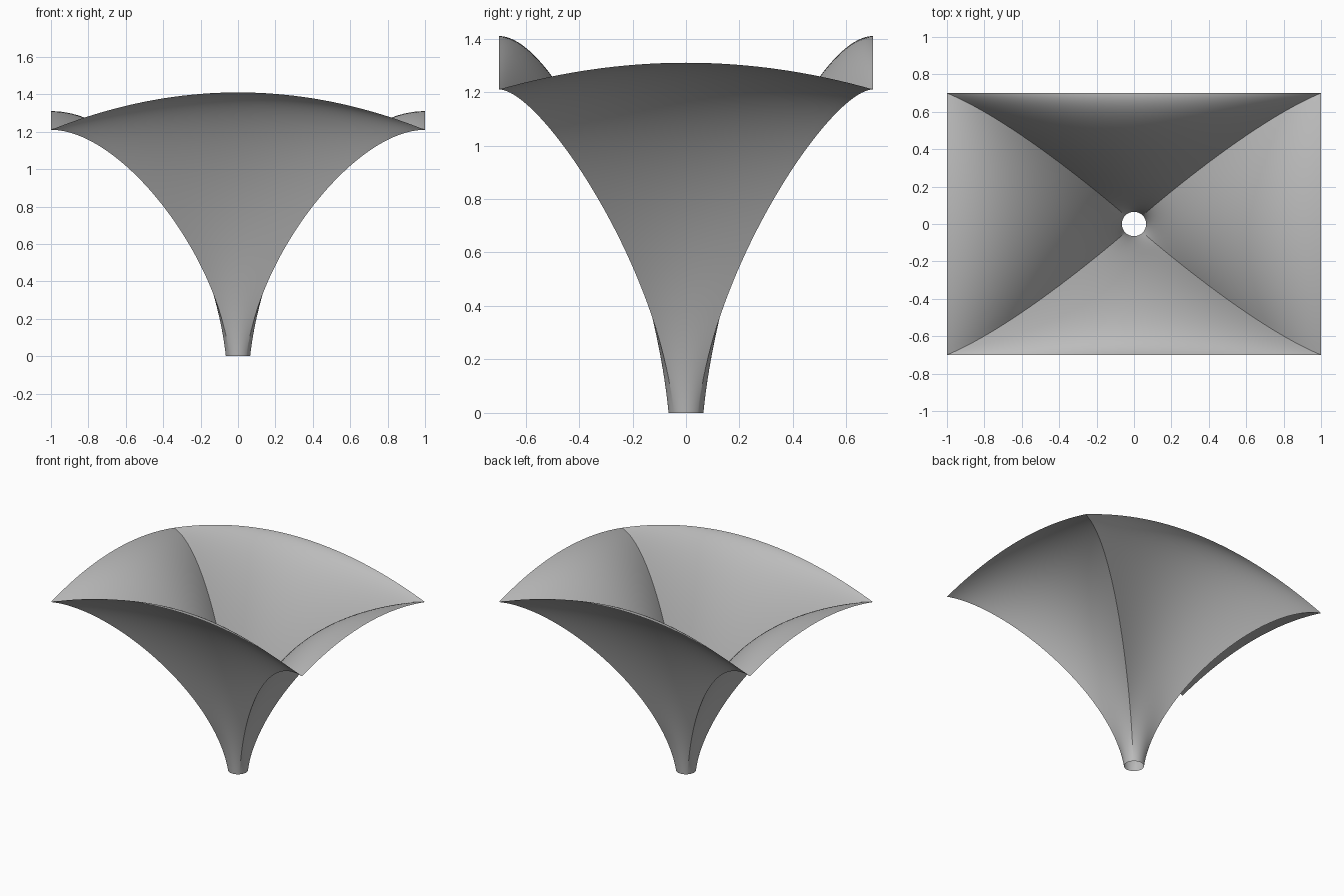
import bpy, bmesh, math
from mathutils import Vector, Matrix

default = bpy.data.objects.get("Cube")
if default:
    bpy.data.objects.remove(default, do_unlink=True)

HALF_X, HALF_Y = 1.0, 0.7     # rim half sizes
CORNER_Z, NECK_R = 1.21, 0.065
ACROSS, UP = 40, 48

# Plain grey shell material
grey = bpy.data.materials.new("shell grey")
grey.use_nodes = True
colour = (0.5, 0.5, 0.5, 1)
grey.diffuse_color = colour
grey.node_tree.nodes["Principled BSDF"].inputs["Base Color"].default_value = colour


def mix(edge, middle, bulge):
    return edge + (middle - edge) * bulge


def rib(u, half_w, half_d, rise, pull_w, pull_d, pull_mid, low_w, low_d):
    """Bezier handles of one rib; u runs -1 to 1 across a panel facing -y."""
    bulge = 1 - u * u
    a = u * math.pi / 4
    top_z = CORNER_Z + rise * bulge
    return (Vector((NECK_R * math.sin(a), -NECK_R * math.cos(a), 0)),
            Vector((low_w * u, -mix(low_d, 0.13, bulge), 0.455 * top_z)),
            Vector((pull_w * u, -mix(pull_d, pull_mid, bulge), top_z)),
            Vector((half_w * u, -half_d, top_z)))


def add_panel(bm, turn, *shape):
    """Sweep ribs from the round neck to the arched rim edge."""
    rot = Matrix.Rotation(turn, 4, "Z")
    rows = []
    for i in range(ACROSS + 1):
        p = rib(2 * i / ACROSS - 1, *shape)
        row = []
        for j in range(UP + 1):
            t = j / UP
            s = 1 - t
            co = p[0] * s**3 + p[1] * 3 * s * s * t + p[2] * 3 * s * t * t + p[3] * t**3
            row.append(bm.verts.new(rot @ co))
        rows.append(row)
    for a, b in zip(rows, rows[1:]):
        for j in range(UP):
            bm.faces.new((a[j], b[j], b[j + 1], a[j + 1]))


bm = bmesh.new()
# Front and back panels, then the two side panels
long_panel = (HALF_X, HALF_Y, 0.20, 0.627, 0.545, 0.48, 0.11, 0.10)
side_panel = (HALF_Y, HALF_X, 0.10, 0.545, 0.627, 0.53, 0.10, 0.11)
for k in range(4):
    add_panel(bm, k * math.pi / 2, *(side_panel if k % 2 else long_panel))
bmesh.ops.remove_doubles(bm, verts=bm.verts, dist=0.0002)

mesh = bpy.data.meshes.new("canopy_shell")
bm.to_mesh(mesh)
bm.free()
mesh.materials.append(grey)
shell = bpy.data.objects.new("canopy_shell", mesh)
bpy.context.collection.objects.link(shell)

# Smooth panels with crisp corner ridges
bpy.ops.object.select_all(action="DESELECT")
shell.select_set(True)
bpy.context.view_layer.objects.active = shell
bpy.ops.object.shade_smooth_by_angle(angle=math.radians(25))
